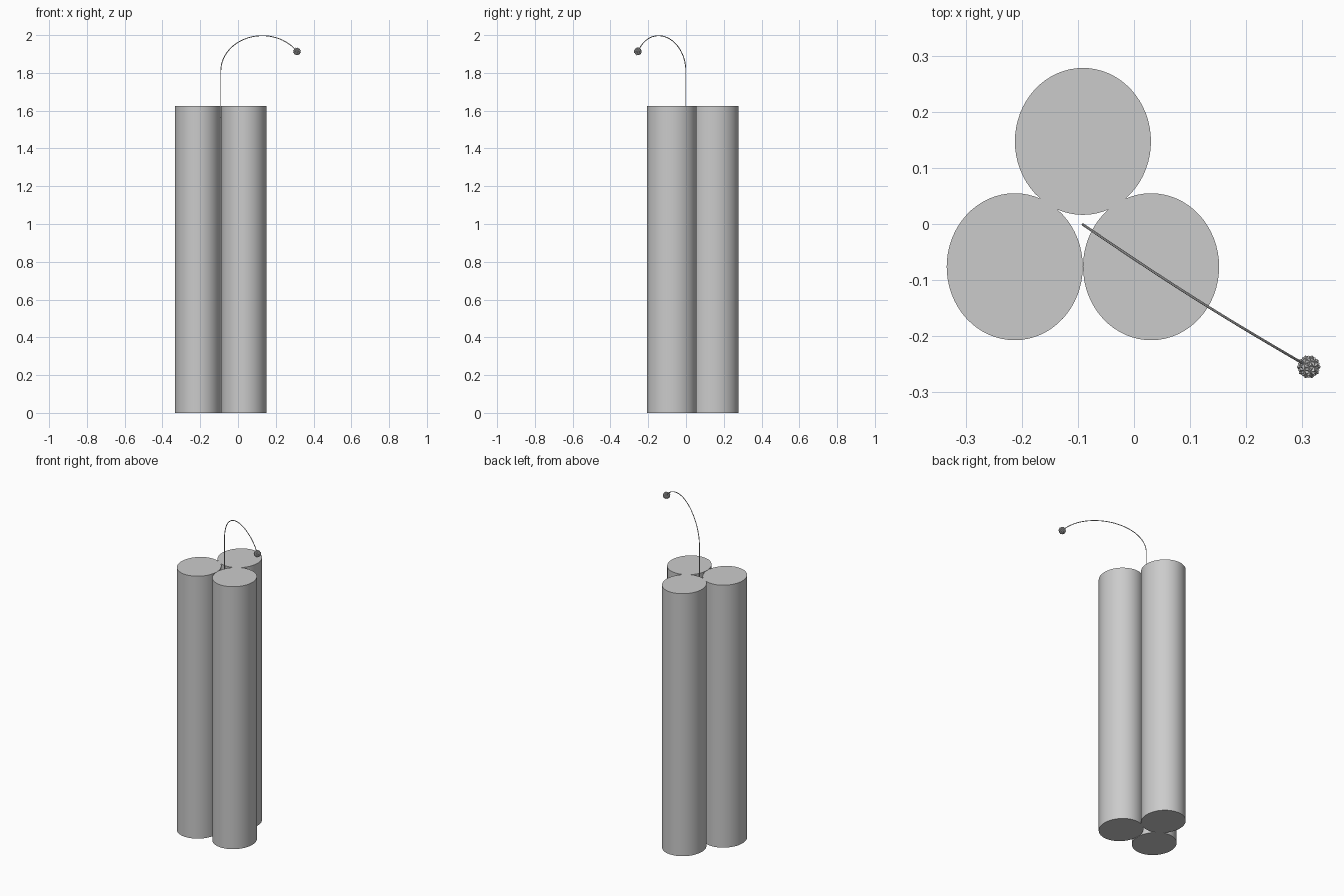
import bpy, bmesh, math
from mathutils import Vector

if "Cube" in bpy.data.objects:
    bpy.data.objects.remove(bpy.data.objects["Cube"])

HEIGHT = 1.625
RX, RY = 0.1215, 0.1312


def finish(obj, angle=40):
    bpy.ops.object.select_all(action='DESELECT')
    obj.select_set(True)
    bpy.context.view_layer.objects.active = obj
    bpy.ops.object.shade_smooth_by_angle(angle=math.radians(angle))


# three slightly oval sticks bundled in a triangle
def stick(name, x, y):
    bpy.ops.mesh.primitive_cylinder_add(vertices=64, radius=1, depth=HEIGHT,
                                        location=(x, y, HEIGHT / 2))
    obj = bpy.context.object
    obj.name = name
    obj.scale = (RX, RY, 1)
    bpy.ops.object.transform_apply(location=False, rotation=False, scale=True)
    finish(obj)


stick("stick_left", -0.213, -0.0763)
stick("stick_right", 0.0305, -0.0763)
stick("stick_back", -0.0912, 0.1475)

# fuse: straight stem, then an elliptical arc leaning to the front right
start, end = Vector((-0.0912, -0.001)), Vector((0.312, -0.255))
span = (end - start).length
a, b, base = 0.26, 0.187, 1.81
last = math.acos(-(span - a) / a)
path = [(start.x, start.y, 1.56)]
STEPS = 28
for i in range(STEPS + 1):
    t = last * i / STEPS
    f = a * (1 - math.cos(t)) / span
    p = start.lerp(end, f)
    path.append((p.x, p.y - 0.006 * math.sin(math.pi * f), base + b * math.sin(t)))

curve = bpy.data.curves.new("fuse", 'CURVE')
curve.dimensions = '3D'
curve.bevel_depth = 0.0023
curve.bevel_resolution = 2
curve.use_fill_caps = True
spline = curve.splines.new('POLY')
spline.points.add(len(path) - 1)
for pt, co in zip(spline.points, path):
    pt.co = (*co, 1)
fuse = bpy.data.objects.new("fuse", curve)
bpy.context.collection.objects.link(fuse)
bpy.ops.object.select_all(action='DESELECT')
fuse.select_set(True)
bpy.context.view_layer.objects.active = fuse
bpy.ops.object.convert(target='MESH')
finish(bpy.context.object)

# small bumpy spark ball at the fuse tip
bm = bmesh.new()
bmesh.ops.create_icosphere(bm, subdivisions=2, radius=0.0185)
bmesh.ops.poke(bm, faces=bm.faces[:])
for v in bm.verts:
    if len(v.link_edges) == 3:
        v.co = v.co.normalized() * 0.0215
mesh = bpy.data.meshes.new("spark_ball")
bm.to_mesh(mesh)
bm.free()
ball = bpy.data.objects.new("spark_ball", mesh)
ball.location = path[-1]
bpy.context.collection.objects.link(ball)
